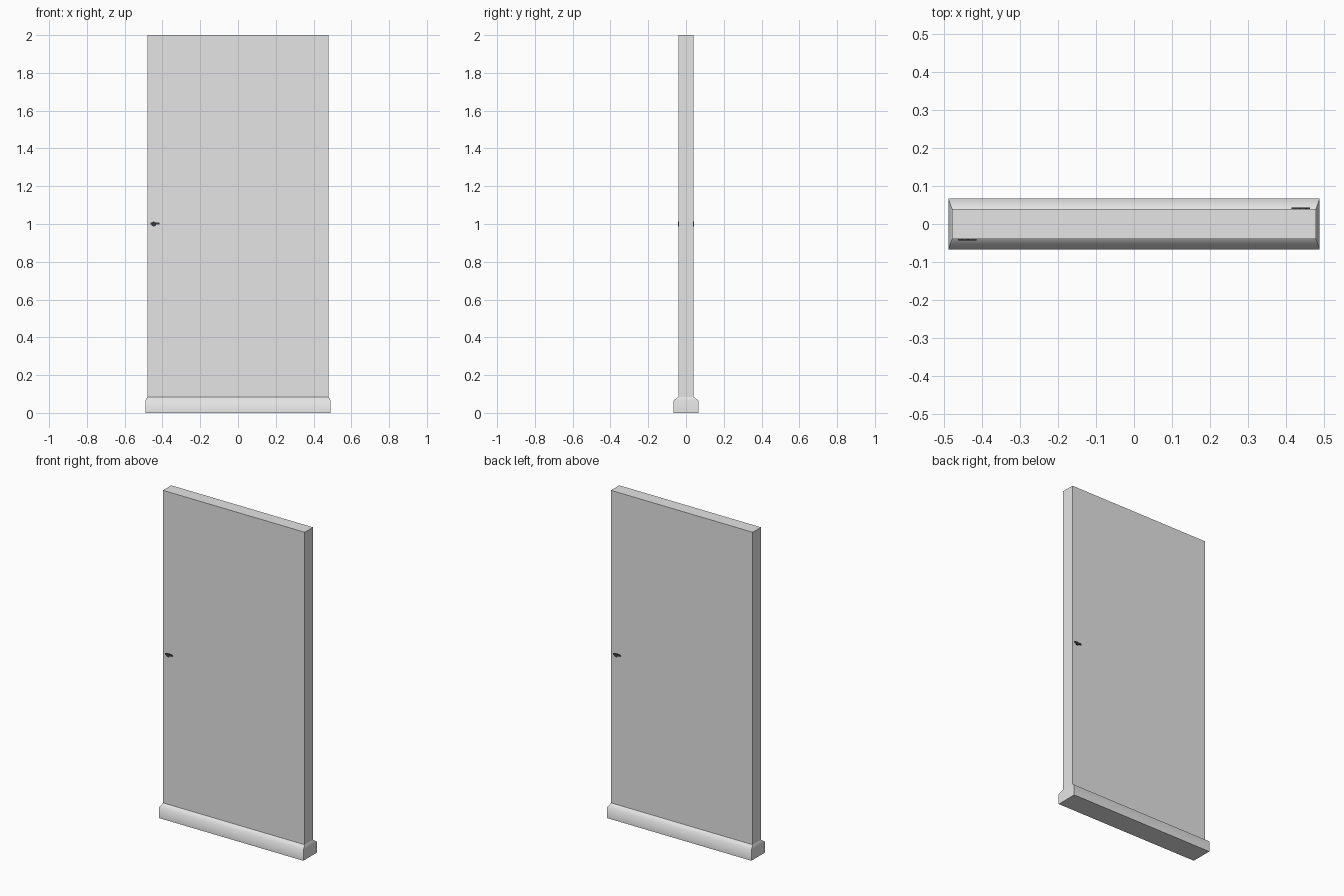
import bpy, bmesh, math

if "Cube" in bpy.data.objects:
    bpy.data.objects.remove(bpy.data.objects["Cube"])


def material(name, value):
    m = bpy.data.materials.new(name)
    m.diffuse_color = (value, value, value, 1)
    m.use_nodes = True
    m.node_tree.nodes["Principled BSDF"].inputs["Base Color"].default_value = m.diffuse_color
    return m


grey = material("light grey", 0.78)
dark = material("dark grey", 0.04)


def lofted_box(name, rings, mat, top=True):
    """Stack of rectangles, each given as half width, half depth, height."""
    bm = bmesh.new()
    loops = [[bm.verts.new((sx * w, sy * d, z))
              for sx, sy in ((-1, -1), (1, -1), (1, 1), (-1, 1))]
             for w, d, z in rings]
    bm.faces.new(loops[0][::-1])
    if top:
        bm.faces.new(loops[-1])
    for a, b in zip(loops, loops[1:]):
        for i in range(4):
            j = (i + 1) % 4
            bm.faces.new((a[i], a[j], b[j], b[i]))
    return finish(name, bm, mat)


def finish(name, bm, mat):
    mesh = bpy.data.meshes.new(name)
    bm.to_mesh(mesh)
    bm.free()
    mesh.materials.append(mat)
    ob = bpy.data.objects.new(name, mesh)
    bpy.context.collection.objects.link(ob)
    return ob


# Upright panel
lofted_box("panel", [(0.48, 0.04, 0.08), (0.48, 0.04, 2.0)], grey)

# Plinth with a softly shaded sloping top
plinth = lofted_box("plinth", [(0.49, 0.067, 0), (0.49, 0.067, 0.065),
                               (0.48, 0.04, 0.085)], grey, top=False)
bpy.context.view_layer.objects.active = plinth
plinth.select_set(True)
bpy.ops.object.shade_smooth_by_angle(angle=math.radians(60))


# Small flat latch on each face: round boss with a short lever
def latch(name, turn):
    bm = bmesh.new()
    for x, z, half_w, half_h, sides in ((-0.446, 1.0, 0.014, 0.013, 12),
                                        (-0.44, 1.003, 0.024, 0.006, 4)):
        start = math.pi / 4 if sides == 4 else 0
        k = math.sqrt(2) if sides == 4 else 1
        ring = [bm.verts.new((x + k * half_w * math.cos(start + i * math.tau / sides),
                              -0.039,
                              z + k * half_h * math.sin(start + i * math.tau / sides)))
                for i in range(sides)]
        face = bm.faces.new(ring)
        ext = bmesh.ops.extrude_face_region(bm, geom=[face])
        for v in ext["geom"]:
            if isinstance(v, bmesh.types.BMVert):
                v.co.y -= 0.003 if sides == 12 else 0.004
    bmesh.ops.recalc_face_normals(bm, faces=bm.faces)
    ob = finish(name, bm, dark)
    ob.rotation_euler.z = turn


latch("front_latch", 0)
latch("back_latch", math.pi)
